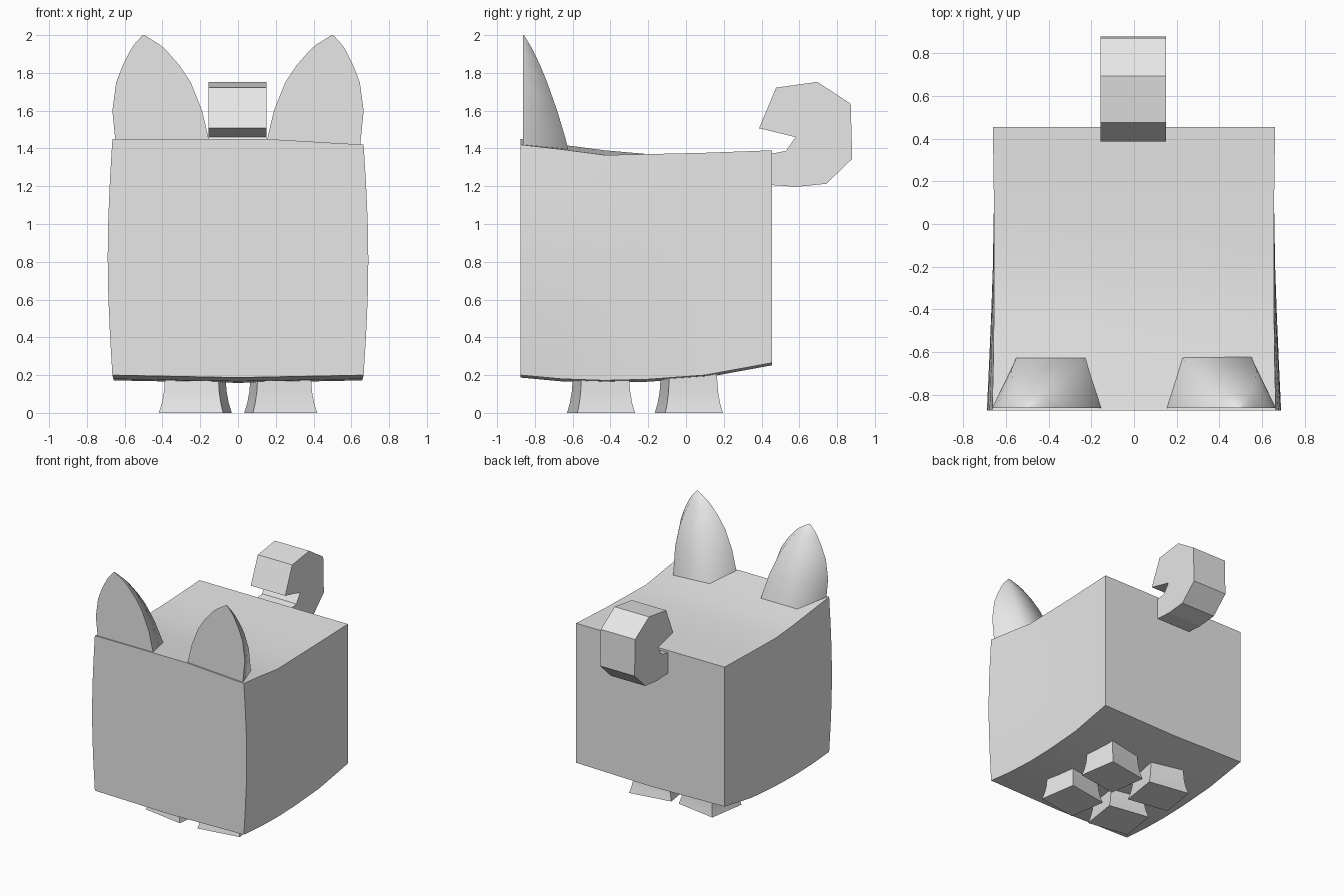
import bpy, bmesh, math

cube = bpy.data.objects.get("Cube")
if cube:
    bpy.data.objects.remove(cube, do_unlink=True)

grey = bpy.data.materials.new("plain grey")
grey.use_nodes = True
grey.diffuse_color = (0.8, 0.8, 0.8, 1)
grey.node_tree.nodes["Principled BSDF"].inputs["Base Color"].default_value = (0.8, 0.8, 0.8, 1)


def loft(name, rings, smooth_angle=0):
    """Skin a list of equal-length rings and close both ends."""
    bm = bmesh.new()
    loops = [[bm.verts.new(p) for p in ring] for ring in rings]
    n = len(loops[0])
    for a, b in zip(loops, loops[1:]):
        for i in range(n):
            j = (i + 1) % n
            bm.faces.new((a[i], a[j], b[j], b[i]))
    bm.faces.new(loops[0])
    bm.faces.new(loops[-1])
    bmesh.ops.recalc_face_normals(bm, faces=bm.faces)
    mesh = bpy.data.meshes.new(name)
    bm.to_mesh(mesh)
    bm.free()
    mesh.materials.append(grey)
    obj = bpy.data.objects.new(name, mesh)
    bpy.context.collection.objects.link(obj)
    if smooth_angle:
        bpy.ops.object.select_all(action="DESELECT")
        obj.select_set(True)
        bpy.context.view_layer.objects.active = obj
        bpy.ops.object.shade_smooth_by_angle(angle=math.radians(smooth_angle))
    return obj


# Body: cross-sections from front to back
# y, half width, side bulge, top at right, top at left, bottom edge
stations = [
    (-0.875, 0.665, 0.025, 1.45, 1.42, 0.20),
    (-0.66, 0.66, 0.02, 1.42, 1.395, 0.18),
    (-0.43, 0.657, 0.013, 1.39, 1.365, 0.172),
    (-0.20, 0.656, 0.006, 1.37, 1.37, 0.178),
    (0.10, 0.657, 0.0, 1.377, 1.377, 0.20),
    (0.455, 0.662, 0.0, 1.39, 1.39, 0.265),
]
STEPS = 6
rings = []
for y, w, bulge, top_r, top_l, low in stations:
    def side(sign, top):
        return [(sign * (w + bulge * math.sin(math.pi * k / STEPS)), y,
                 low + (top - low) * k / STEPS) for k in range(STEPS + 1)]
    ring = [(0, y, low - 0.013)] + side(1, top_l)
    ring += [(0.15, y, max(top_r, top_l))] + side(-1, top_r)[::-1]
    rings.append(ring)
loft("body", rings, 30)

# Ears: flat front, rounded back, tapering to a point
# z, outer x, inner x, depth
ear_levels = [
    (1.37, 0.645, 0.14, 0.245), (1.45, 0.65, 0.155, 0.225),
    (1.60, 0.665, 0.19, 0.18), (1.75, 0.645, 0.25, 0.127),
    (1.84, 0.61, 0.31, 0.09), (1.92, 0.57, 0.38, 0.052),
    (1.95, 0.55, 0.415, 0.035), (2.0, 0.505, 0.495, 0.004),
]
FRONT = -0.862
for label, s in (("left", 1), ("right", -1)):
    rings = []
    for z, out, inn, depth in ear_levels:
        w = out - inn
        rings.append([(s * out, FRONT, z), (s * inn, FRONT, z),
                      (s * (inn + 0.16 * w), FRONT + depth, z),
                      (s * (out - 0.19 * w), FRONT + depth, z)])
    loft(label + "_ear", rings, 75)

# Tail: curled hook profile extruded sideways
hook = [(0.44, 1.37), (0.53, 1.387), (0.58, 1.46), (0.387, 1.507),
        (0.477, 1.722), (0.695, 1.752), (0.872, 1.637), (0.88, 1.345),
        (0.743, 1.213), (0.585, 1.197), (0.44, 1.207)]
loft("tail", [[(x, y, z) for y, z in hook] for x in (-0.157, 0.15)])

# Feet: slightly turned blocks that flare toward the ground
corners = [(-0.147, -0.18), (0.193, -0.125), (0.145, 0.18), (-0.193, 0.125)]
flare = [(0, 1), (0.05, 0.92), (0.11, 0.86), (0.21, 0.82)]
for end, cy in (("front", -0.45), ("back", 0.015)):
    for label, s in (("left", 1), ("right", -1)):
        loft(f"{end}_{label}_foot",
             [[(s * (0.226 + px * k), cy + py * k, z) for px, py in corners]
              for z, k in flare], 30)
